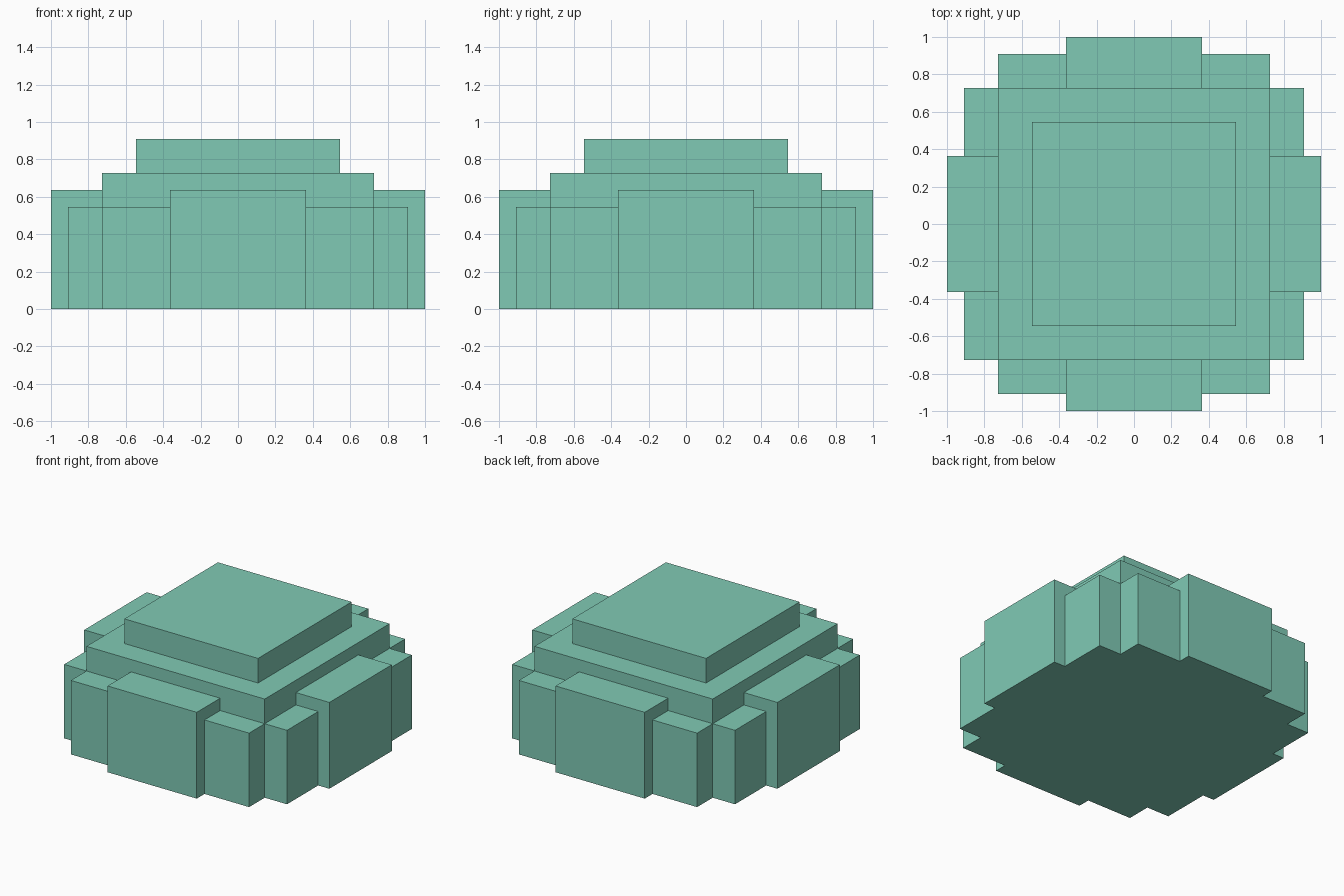
import bpy
import math
from mathutils import Matrix, Vector

if "Cube" in bpy.data.objects:
    bpy.data.objects.remove(bpy.data.objects["Cube"], do_unlink=True)

U = 1 / 11  # block unit

# Single flat colour
green = bpy.data.materials.new("soft_green")
green.use_nodes = True
colour = (0.216, 0.591, 0.462, 1)
green.diffuse_color = colour
shader = green.node_tree.nodes["Principled BSDF"]
shader.inputs["Base Color"].default_value = colour
shader.inputs["Roughness"].default_value = 0.9


def block(name, low, high, turn=0):
    """Box between two corners in block units, turned about the z axis."""
    low, high = Vector(low) * U, Vector(high) * U
    bpy.ops.mesh.primitive_cube_add(size=1)
    obj = bpy.context.object
    obj.name = name
    obj.data.transform(Matrix.Rotation(turn, 4, "Z")
                       @ Matrix.Translation((low + high) / 2)
                       @ Matrix.Diagonal((*(high - low), 1)))
    obj.data.materials.append(green)
    return obj


# Square core and raised cap
block("core", (-8, -8, 0), (8, 8, 8))
block("top_cap", (-6, -6, 8), (6, 6, 10))

# Each side carries a tall middle block flanked by two lower ones
for i, side in enumerate(("front", "left", "back", "right")):
    turn = i * math.pi / 2
    block(f"{side}_middle_block", (-4, -11, 0), (4, -8, 7), turn)
    block(f"{side}_flank_block_a", (-8, -10, 0), (-4, -8, 6), turn)
    block(f"{side}_flank_block_b", (4, -10, 0), (8, -8, 6), turn)
